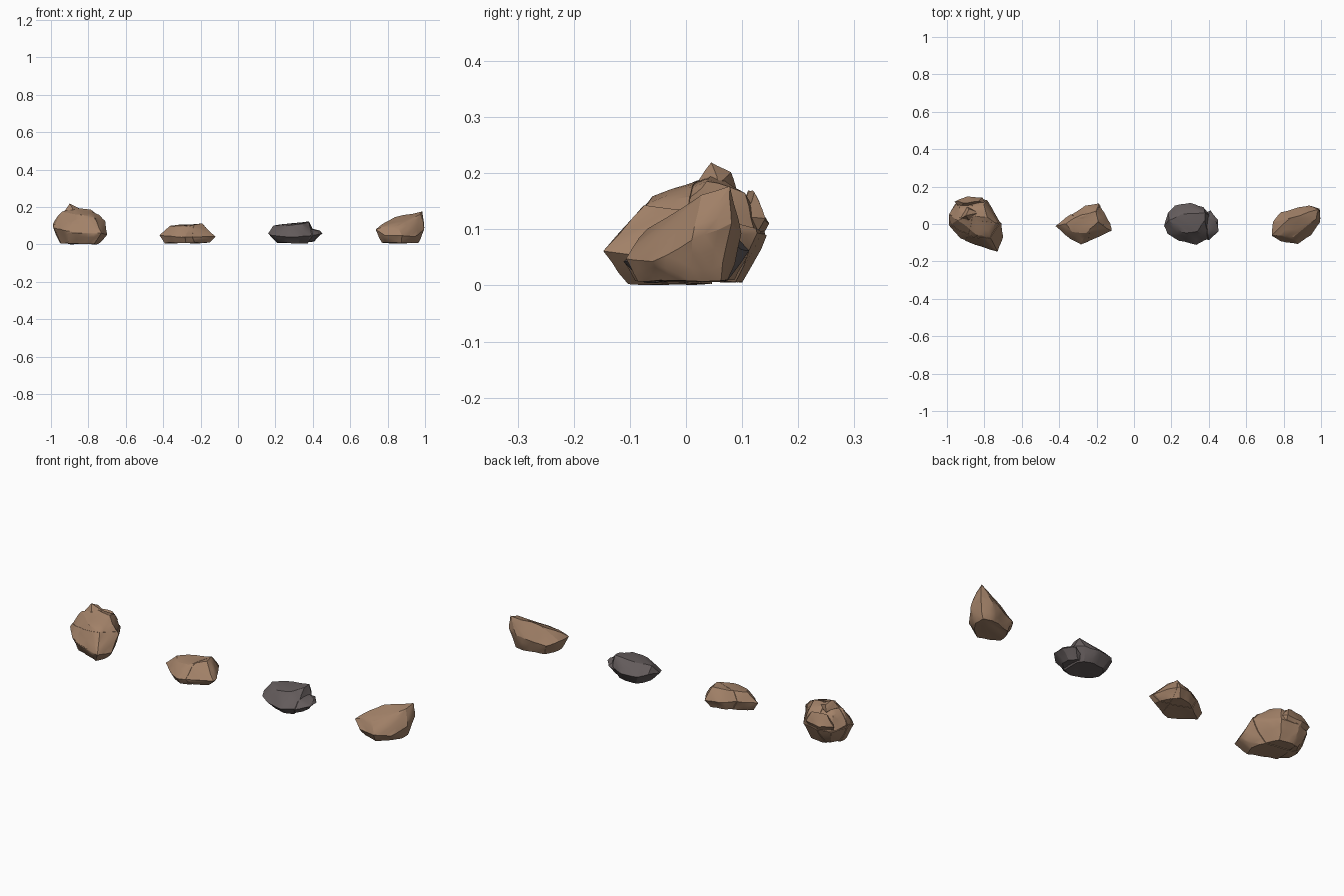
import bpy
import bmesh
import math
from mathutils import Vector, noise

cube = bpy.data.objects.get("Cube")
if cube:
    bpy.data.objects.remove(cube)

UNIT = 0.01            # profiles are given in hundredths
SHARP = math.radians(24)


def make_material(name, colour):
    mat = bpy.data.materials.new(name)
    mat.use_nodes = True
    mat.diffuse_color = colour
    for node in mat.node_tree.nodes:
        if node.type == "BSDF_PRINCIPLED":
            node.inputs["Base Color"].default_value = colour
            node.inputs["Roughness"].default_value = 0.9
    return mat


brown = make_material("brown stone", (0.36, 0.22, 0.138, 1))
grey = make_material("dark grey stone", (0.125, 0.105, 0.105, 1))


def hull(points):
    """Closed convex stone from loose points, with gently uneven faces."""
    bm = bmesh.new()
    for p in points:
        bm.verts.new(Vector(p) * UNIT)
    bmesh.ops.convex_hull(bm, input=bm.verts[:])
    loose = [v for v in bm.verts if not v.link_faces]
    bmesh.ops.delete(bm, geom=loose, context="VERTS")
    bmesh.ops.triangulate(bm, faces=bm.faces[:])
    bmesh.ops.subdivide_edges(bm, edges=bm.edges[:], cuts=2, use_grid_fill=True)
    bmesh.ops.triangulate(bm, faces=bm.faces[:])
    return bm


def roughen(bm, x):
    """Push the surface about with smooth noise, never below the ground."""
    for v in bm.verts:
        seed = (v.co + Vector((x, 0, 0))) * 17
        v.co += noise.noise_vector(seed) * 0.006
        v.co.z = max(v.co.z, 0.0)


def half(bm, point, normal, keep_front):
    """One side of a plane cut, capped; the front side steps in slightly."""
    part = bm.copy()
    geom = part.verts[:] + part.edges[:] + part.faces[:]
    bmesh.ops.bisect_plane(part, geom=geom, plane_co=point, plane_no=normal,
                           clear_inner=keep_front, clear_outer=not keep_front)
    bmesh.ops.holes_fill(part, edges=part.edges[:], sides=0)
    if keep_front:
        for v in part.verts:
            v.co = point + (v.co - point) * 0.97
    return part


def crack(pieces, cuts):
    """Split every piece along each crack plane."""
    for point, normal in cuts:
        point, normal = Vector(point) * UNIT, Vector(normal).normalized()
        pieces = [half(bm, point, normal, side)
                  for bm in pieces for side in (False, True)]
    return [bm for bm in pieces if bm.faces]


def finish(bm, name, x, mat):
    bmesh.ops.recalc_face_normals(bm, faces=bm.faces[:])
    for f in bm.faces:
        f.smooth = True
    for e in bm.edges:
        e.smooth = len(e.link_faces) == 2 and e.calc_face_angle(0) < SHARP
    mesh = bpy.data.meshes.new(name)
    bm.to_mesh(mesh)
    bm.free()
    mesh.materials.append(mat)
    obj = bpy.data.objects.new(name, mesh)
    obj.location.x = x
    bpy.context.collection.objects.link(obj)


def rock(name, x, mat, rim, crown, base=0.8, foot=0.68, cuts=()):
    """Stone from its widest rim, its crown and a shrunken foot below."""
    sole = [(px * foot, py * foot, base) for px, py, pz in rim]
    body = hull(rim + crown + sole)
    roughen(body, x)
    for i, piece in enumerate(crack([body], cuts)):
        finish(piece, name if i == 0 else f"{name}_slab_{i}", x, mat)


# Large cracked boulder on the right
rock("large_boulder", -0.85, brown,
     rim=[(-15, 6, 11), (-10, 13, 8), (-3, 15, 9), (7, 13, 9), (10, 7, 8),
          (14, 0, 12), (15, -7, 5), (12, -15, 6), (0, -11, 6), (-8, -8, 7),
          (-14, -1, 9)],
     crown=[(-10, 2, 18), (-3, 5, 20), (7, 4, 19), (11, 1, 16), (-9, 9, 16),
            (5, 11, 17), (1, -6, 16), (8, -7, 15)],
     base=0.3,
     cuts=[((0, 0, 12), (-0.1, 0.2, 1)), ((-2, 3, 12), (0.15, 1, 0.1)),
           ((-3, 2, 12), (-1, 0.1, 0.2))])

# Pointed fragment and loose plates on the large boulder
rock("boulder_spur", -0.85, brown,
     rim=[(-8, 3, 18), (-3, 2, 18), (2, 6, 18), (-4, 9, 17)],
     crown=[(-5, 5, 22), (-3, 8, 20)], base=14)
rock("boulder_back_plate", -0.85, brown,
     rim=[(-11, 12, 12), (-4, 15, 11), (4, 14, 12), (6, 10, 12), (-8, 8, 12)],
     crown=[(-6, 11, 17), (2, 12, 17)], base=3)

# Low wedge stone
rock("wedge_stone", -0.27, brown,
     rim=[(-15, -1, 5), (-7, 5, 6), (1, 10, 5), (8, 11, 5), (11, 7, 5),
          (15, 0, 4), (15, -4, 4), (7, -7, 3), (-1, -11, 4), (-7, -8, 4)],
     crown=[(-9, 0, 10), (-2, 5, 10.7), (7, 7, 11.5), (8, 1, 11.3),
            (11, 3, 8.5), (1, -5, 10), (-6, -4, 9.5)],
     foot=0.8,
     cuts=[((5, 0, 8), (1, -0.35, 0.2)), ((6, 1, 8), (0.3, 1, 0.1))])

# Dark stone with a lower lobe on its left side
rock("dark_stone", 0.31, grey,
     rim=[(-15, -1, 6), (-13, 6, 7), (-9, 10, 6), (-1, 11, 6), (6, 9, 7),
          (9, 5, 8), (9, -8, 5), (2, -11, 4), (-7, -9, 4), (-13, -5, 5)],
     crown=[(-12, 2, 10), (-6, 5, 11), (7, 6, 12.5), (7, 2, 12), (3, -4, 11),
            (-5, -5, 10)])
rock("dark_stone_lobe", 0.31, grey,
     rim=[(5, 6, 4), (10, 7, 6), (14, 2, 6), (14, -4, 6), (9, -9, 5),
          (4, -7, 3)],
     crown=[(8, 4, 8.5), (13, 1, 7.5), (8, -5, 8)], base=1.5)

# Peaked stone on the left
rock("peaked_stone", 0.865, brown,
     rim=[(-13, -6, 8), (-12, 1, 8), (-8, 6, 6), (1, 9, 8), (7, 10, 9),
          (13, 8, 11), (13, 1, 8), (8, -6, 4), (1, -11, 5), (-8, -9, 5)],
     crown=[(-10, -3, 10.5), (-3, 3, 14.5), (4, 5, 15), (12, 8, 17.5),
            (11, 3, 16), (-7, -6, 10), (-1, -7, 10)],
     foot=0.75)
